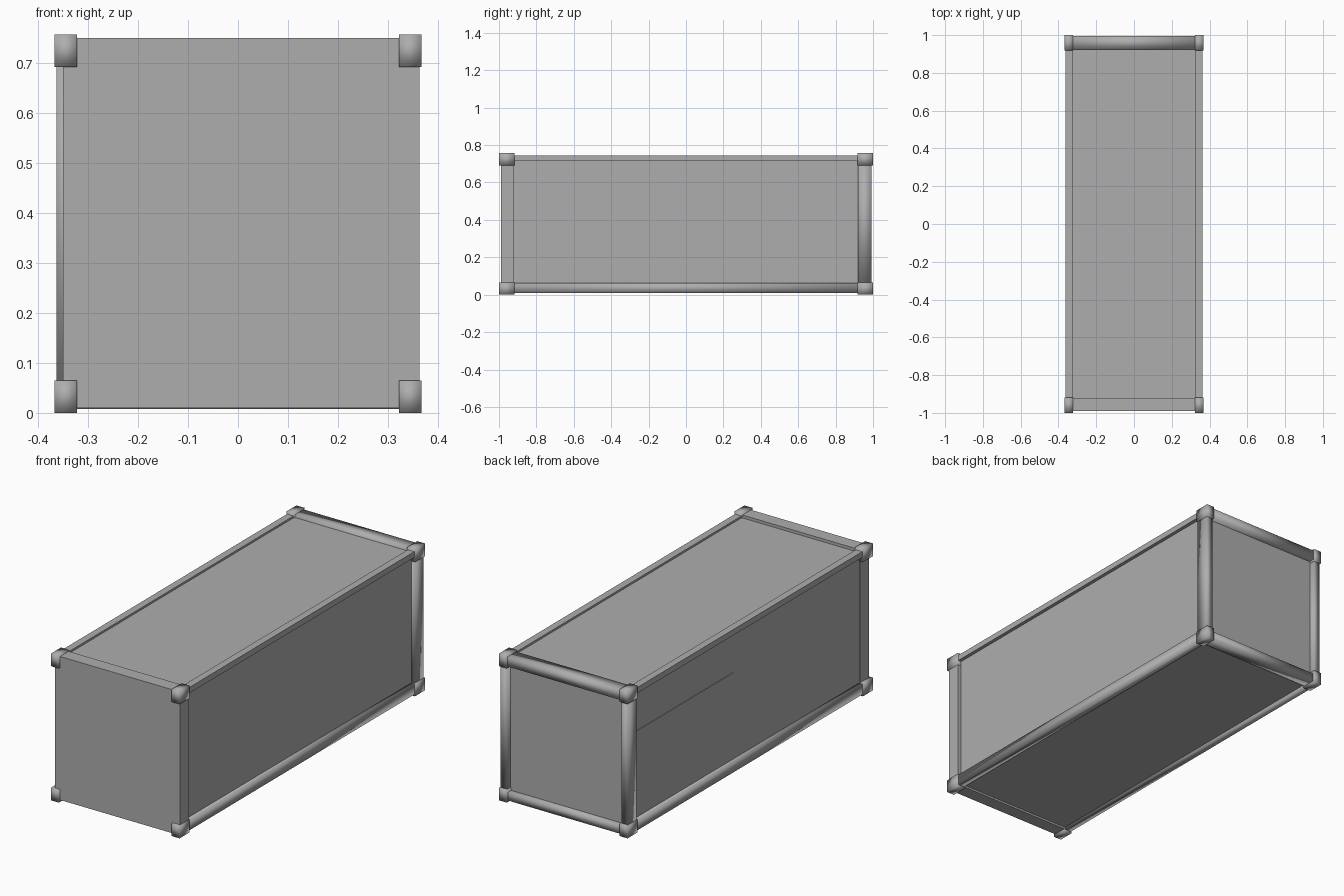
import bpy
import bmesh
from mathutils import Vector

cube = bpy.data.objects.get("Cube")
if cube:
    bpy.data.objects.remove(cube, do_unlink=True)

# Single painted steel colour
steel = bpy.data.materials.new("grey_steel")
steel.use_nodes = True
GREY = (0.42, 0.42, 0.42, 1.0)
steel.diffuse_color = GREY
bsdf = next(n for n in steel.node_tree.nodes if n.type == "BSDF_PRINCIPLED")
bsdf.inputs["Base Color"].default_value = GREY


def box(name, low, high, smooth=False):
    """Box between two opposite corners, in any order."""
    a, b = Vector(low), Vector(high)
    size, centre = b - a, (a + b) / 2
    bm = bmesh.new()
    bmesh.ops.create_cube(bm, size=1)
    for v in bm.verts:
        v.co = centre + Vector(v.co[i] * abs(size[i]) for i in range(3))
    for f in bm.faces:
        f.smooth = smooth
    mesh = bpy.data.meshes.new(name)
    bm.to_mesh(mesh)
    bm.free()
    mesh.materials.append(steel)
    obj = bpy.data.objects.new(name, mesh)
    bpy.context.collection.objects.link(obj)
    return obj


SIDES = (("right", -1), ("left", 1))
OUT, IN = 0.363, 0.326   # outer and inner x of the frame
POST = 0.92              # where posts meet the rails along y

# Recessed walls, roof and floor
box("container_body", (-0.345, -0.93, 0.02), (0.345, 0.965, 0.735))

# Flush door end
box("front_doors", (-0.35, -0.99, 0.01), (OUT, -POST, 0.75))

# Flat plate on the right wall
box("side_plate", (-0.348, 0.11, 0.28), (-0.34, POST, 0.51))

# Long rails and rear posts
for side, s in SIDES:
    box(f"{side}_top_rail", (s * IN, -POST, 0.715), (s * OUT, POST, 0.745))
    box(f"{side}_bottom_rail", (s * IN, -POST, 0.008), (s * OUT, POST, 0.063), True)
    box(f"{side}_rear_post", (s * IN, POST, 0.03), (s * OUT, 0.992, 0.73), True)

# Rear cross beams
box("rear_header", (-IN, 0.925, 0.7), (IN, 0.995, 0.75), True)
box("rear_sill", (-IN, 0.925, 0.008), (IN, 0.992, 0.05), True)

# Corner castings, softly shaded
for side, s in SIDES:
    for end, e in (("front", -1), ("rear", 1)):
        for level, z in (("bottom", 0.0), ("top", 0.692)):
            box(f"{level}_{end}_{side}_corner", (s * 0.322, e * 0.918, z),
                (s * 0.367, e * 1.0, z + 0.065), True)
